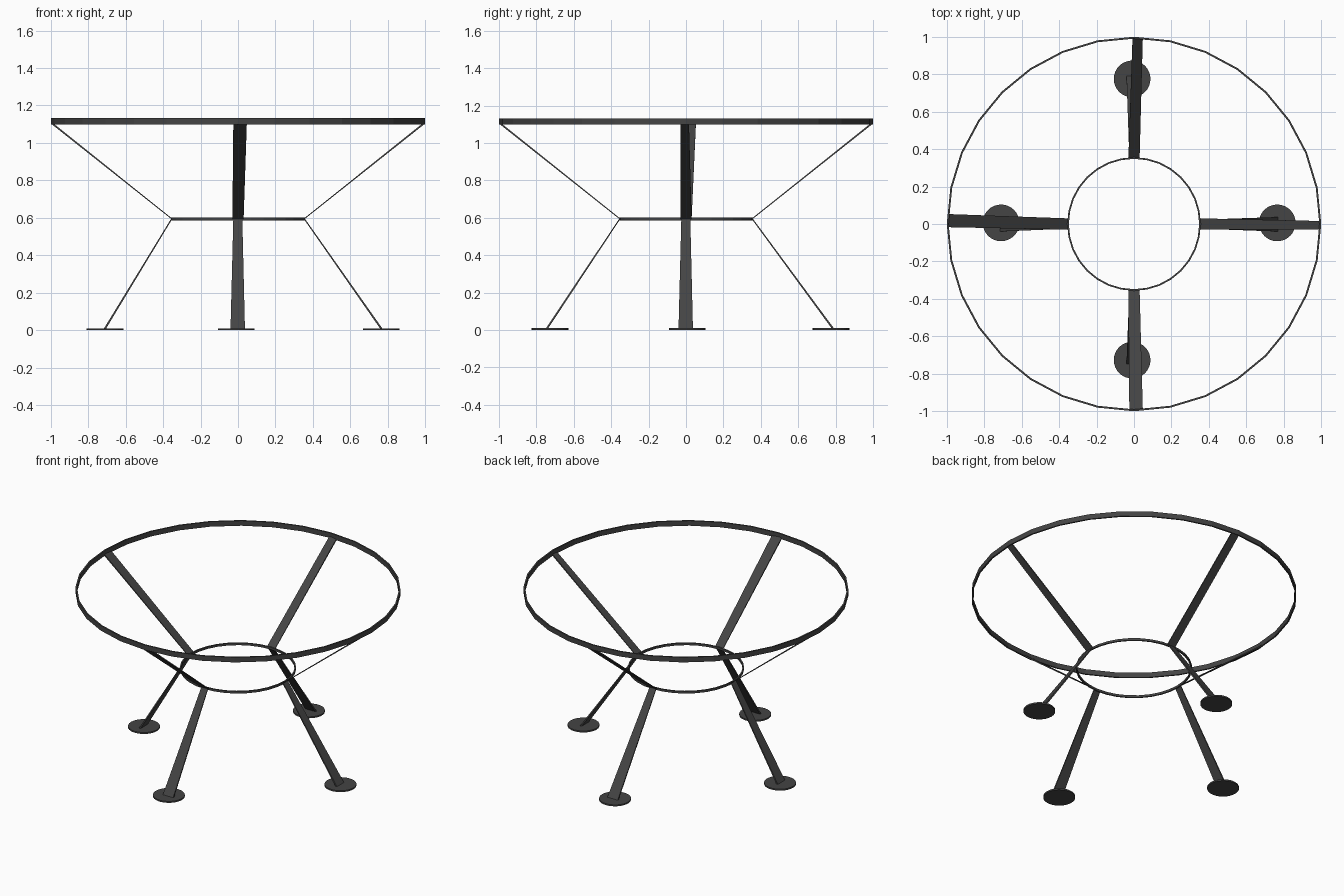
import bpy, bmesh, math
from mathutils import Vector

if "Cube" in bpy.data.objects:
    bpy.data.objects.remove(bpy.data.objects["Cube"])

steel = bpy.data.materials.new("dark grey steel")
steel.diffuse_color = (0.058, 0.058, 0.058, 1)
steel.use_nodes = True
steel.node_tree.nodes["Principled BSDF"].inputs["Base Color"].default_value = steel.diffuse_color


def finish(bm, name):
    bmesh.ops.recalc_face_normals(bm, faces=bm.faces)
    me = bpy.data.meshes.new(name)
    bm.to_mesh(me)
    bm.free()
    me.materials.append(steel)
    ob = bpy.data.objects.new(name, me)
    bpy.context.collection.objects.link(ob)
    return ob


def ring(name, r_in, r_out, z0, z1, n=32):
    """Flat-sided hoop with a rectangular section."""
    bm = bmesh.new()
    loops = []
    for i in range(n):
        a = 2 * math.pi * i / n
        loops.append([bm.verts.new((r * math.cos(a), r * math.sin(a), z))
                      for r, z in ((r_in, z0), (r_out, z0), (r_out, z1), (r_in, z1))])
    for i in range(n):
        p, q = loops[i], loops[(i + 1) % n]
        for k in range(4):
            m = (k + 1) % 4
            bm.faces.new((p[k], q[k], q[m], p[m]))
    return finish(bm, name)


def bar(name, out, side, start, end):
    """Tapered flat bar; start/end = (radius, z, side low, side high, thickness)."""
    axis = (out * (end[0] - start[0]) + Vector((0, 0, end[1] - start[1]))).normalized()
    n = axis.cross(side).normalized()
    bm = bmesh.new()
    secs = []
    for r, z, lo, hi, t in (start, end):
        c = out * r + Vector((0, 0, z))
        secs.append([bm.verts.new(c + side * s + n * (t / 2 * k))
                     for s, k in ((lo, -1), (hi, -1), (hi, 1), (lo, 1))])
    a, b = secs
    for k in range(4):
        m = (k + 1) % 4
        bm.faces.new((a[k], a[m], b[m], b[k]))
    bm.faces.new(a)
    bm.faces.new(b)
    return finish(bm, name)


def disc(name, x, y, r, h):
    bm = bmesh.new()
    bmesh.ops.create_cone(bm, cap_ends=True, segments=32, radius1=r, radius2=r, depth=h)
    bmesh.ops.translate(bm, verts=bm.verts, vec=(x, y, h / 2))
    return finish(bm, name)


# Hoops
ring("top_ring", 0.99, 1.0, 1.098, 1.132)
ring("middle_ring", 0.348, 0.357, 0.587, 0.602)

# side, outward direction, sideways axis, arm top span, foot distance, leg end distance, foot side offset
X, Y = Vector((1, 0, 0)), Vector((0, 1, 0))
sides = [
    ("back", Y, X, (-0.008, 0.047), 0.775, 0.787, -0.01),
    ("front", -Y, X, (-0.025, 0.047), 0.727, 0.745, -0.01),
    ("left", -X, Y, (-0.017, 0.053), 0.710, 0.712, 0.006),
    ("right", X, Y, (-0.030, 0.016), 0.765, 0.767, 0.006),
]
for name, out, side, (lo, hi), foot_r, leg_r, off in sides:
    # Upper arm, lower leg and round foot
    bar(name + "_arm", out, side, (0.354, 0.595, -0.03, 0.03, 0.005), (0.993, 1.104, lo, hi, 0.009))
    bar(name + "_leg", out, side, (0.354, 0.595, -0.025, 0.023, 0.006), (leg_r, 0.006, -0.04, 0.037, 0.01))
    c = out * foot_r + side * off
    disc(name + "_foot", c.x, c.y, 0.098, 0.01)
